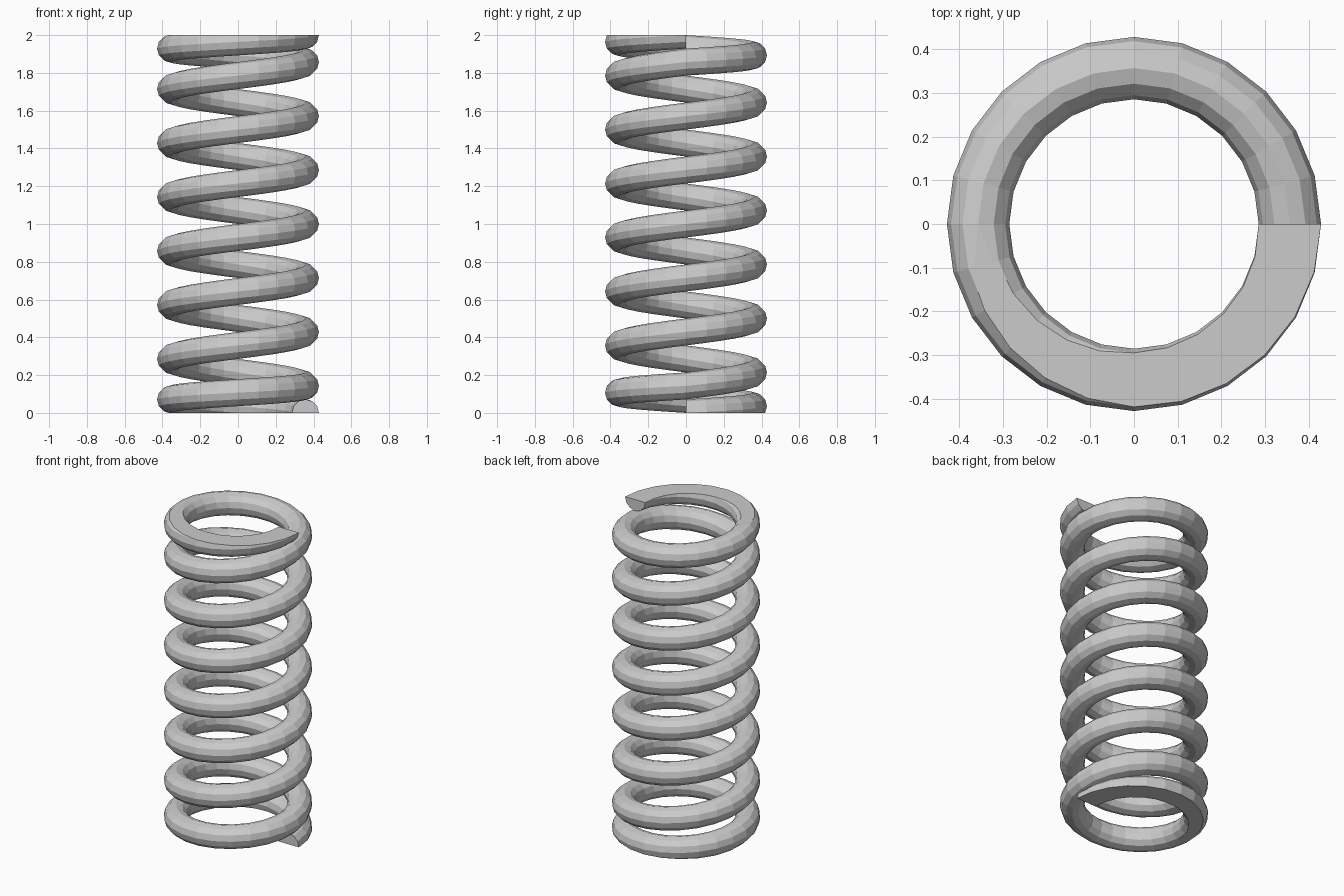
import bpy, bmesh
from math import cos, sin, pi, atan2
from mathutils import Vector

if "Cube" in bpy.data.objects:
    bpy.data.objects.remove(bpy.data.objects["Cube"])

WIRE = 1 / 14          # wire radius
COIL = 5 * WIRE        # mean coil radius
STEPS, SIDES, TURNS = 24, 12, 8
CLOSED = 2 * WIRE      # pitch of the closed end turns
OPEN = 4 * WIRE        # pitch of the working turns


def height(t):
    """Wire centre height after t turns."""
    mid = min(max(t - 1, 0), TURNS - 2)
    return CLOSED * (t - mid) + OPEN * mid


bm = bmesh.new()

# Wire rings swept along the helix
rings = []
for i in range(STEPS * TURNS + 1):
    t = i / STEPS
    a = 2 * pi * t
    ring = []
    for k in range(SIDES):
        b = 2 * pi * k / SIDES
        r = COIL + WIRE * cos(b)
        ring.append(bm.verts.new((r * cos(a), r * sin(a), height(t) + WIRE * sin(b))))
    rings.append(ring)

for p, q in zip(rings, rings[1:]):
    for k in range(SIDES):
        n = (k + 1) % SIDES
        bm.faces.new((p[k], q[k], q[n], p[n]))
bm.faces.new(rings[0])
bm.faces.new(rings[-1][::-1])

# Grind both ends flat
for z, d in ((0, -1), (2, 1)):
    geom = bm.verts[:] + bm.edges[:] + bm.faces[:]
    bmesh.ops.bisect_plane(bm, geom=geom, dist=1e-5, plane_co=(0, 0, z),
                           plane_no=(0, 0, d), clear_outer=True)
    rim = [e for e in bm.edges if e.is_boundary]
    bmesh.ops.triangle_fill(bm, edges=rim, use_beauty=True, normal=Vector((0, 0, d)))

bmesh.ops.recalc_face_normals(bm, faces=bm.faces[:])
mesh = bpy.data.meshes.new("coil_spring")
bm.to_mesh(mesh)
bm.free()
spring = bpy.data.objects.new("coil_spring", mesh)
bpy.context.collection.objects.link(spring)
